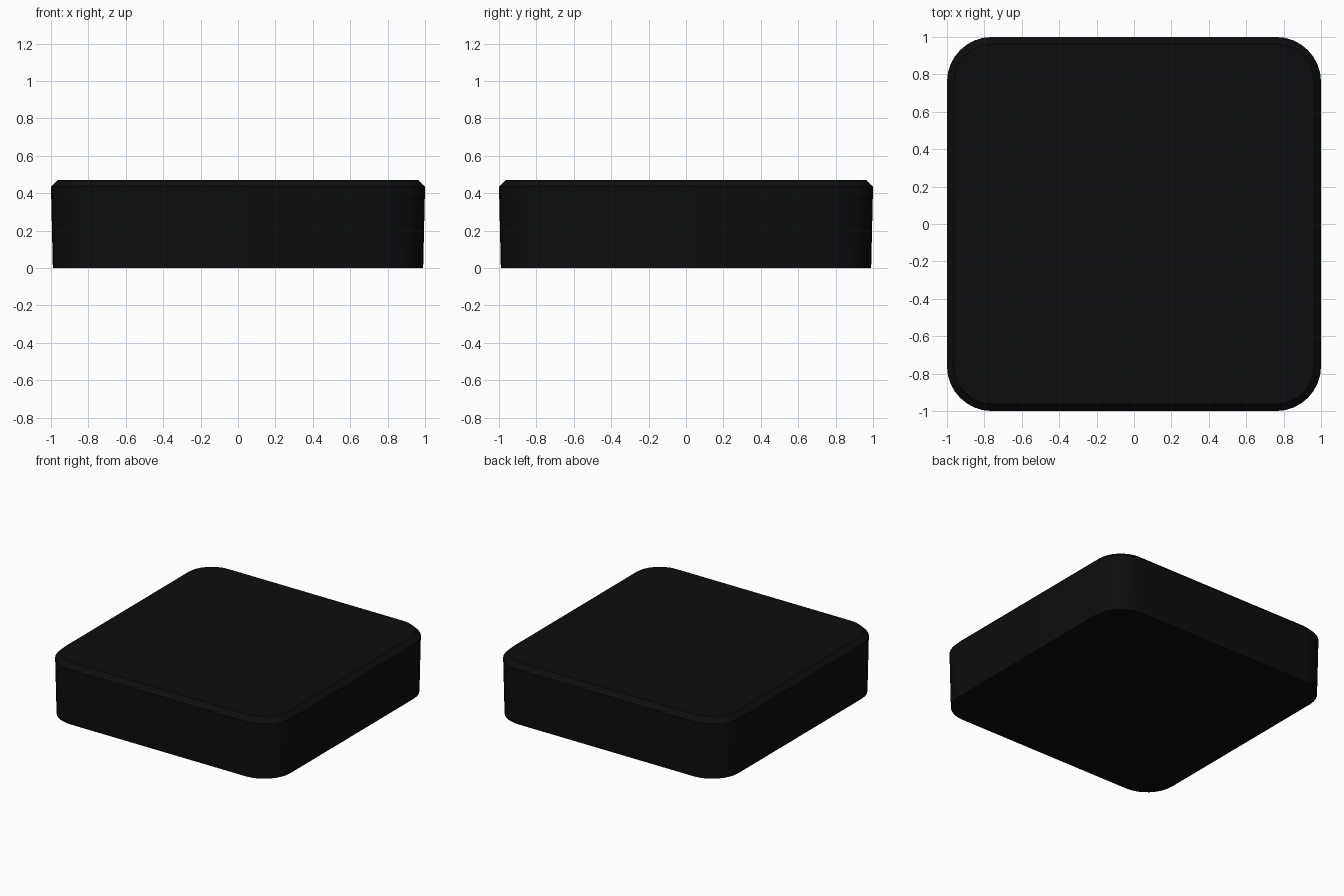
import bpy
import bmesh
from math import sin, cos, pi

if "Cube" in bpy.data.objects:
    bpy.data.objects.remove(bpy.data.objects["Cube"])

SEGMENTS = 8


def rounded_square(bm, half, radius, z):
    """Ring of vertices around a rounded square at height z."""
    c = half - radius
    ring = []
    for q, (sx, sy) in enumerate([(1, 1), (-1, 1), (-1, -1), (1, -1)]):
        for i in range(SEGMENTS + 1):
            a = (q + i / SEGMENTS) * pi / 2
            ring.append(bm.verts.new((sx * c + radius * cos(a), sy * c + radius * sin(a), z)))
    return ring


# Slab body: slightly tapered walls, chamfered top edge, flat caps
sections = [(0.99, 0.23, 0.0), (1.0, 0.24, 0.435), (0.962, 0.202, 0.472)]
bm = bmesh.new()
rings = [rounded_square(bm, *s) for s in sections]
for low, high in zip(rings, rings[1:]):
    n = len(low)
    for i in range(n):
        j = (i + 1) % n
        bm.faces.new((low[i], low[j], high[j], high[i]))
bm.faces.new(rings[0][::-1])
bm.faces.new(rings[-1])
mesh = bpy.data.meshes.new("box_body")
bm.to_mesh(mesh)
bm.free()

body = bpy.data.objects.new("box_body", mesh)
bpy.context.collection.objects.link(body)

# Black plastic
black = bpy.data.materials.new("black_plastic")
black.diffuse_color = (0.004, 0.004, 0.004, 1)
black.use_nodes = True
black.node_tree.nodes["Principled BSDF"].inputs["Base Color"].default_value = black.diffuse_color
mesh.materials.append(black)

bpy.context.view_layer.objects.active = body
body.select_set(True)
bpy.ops.object.shade_smooth_by_angle(angle=pi / 6)
